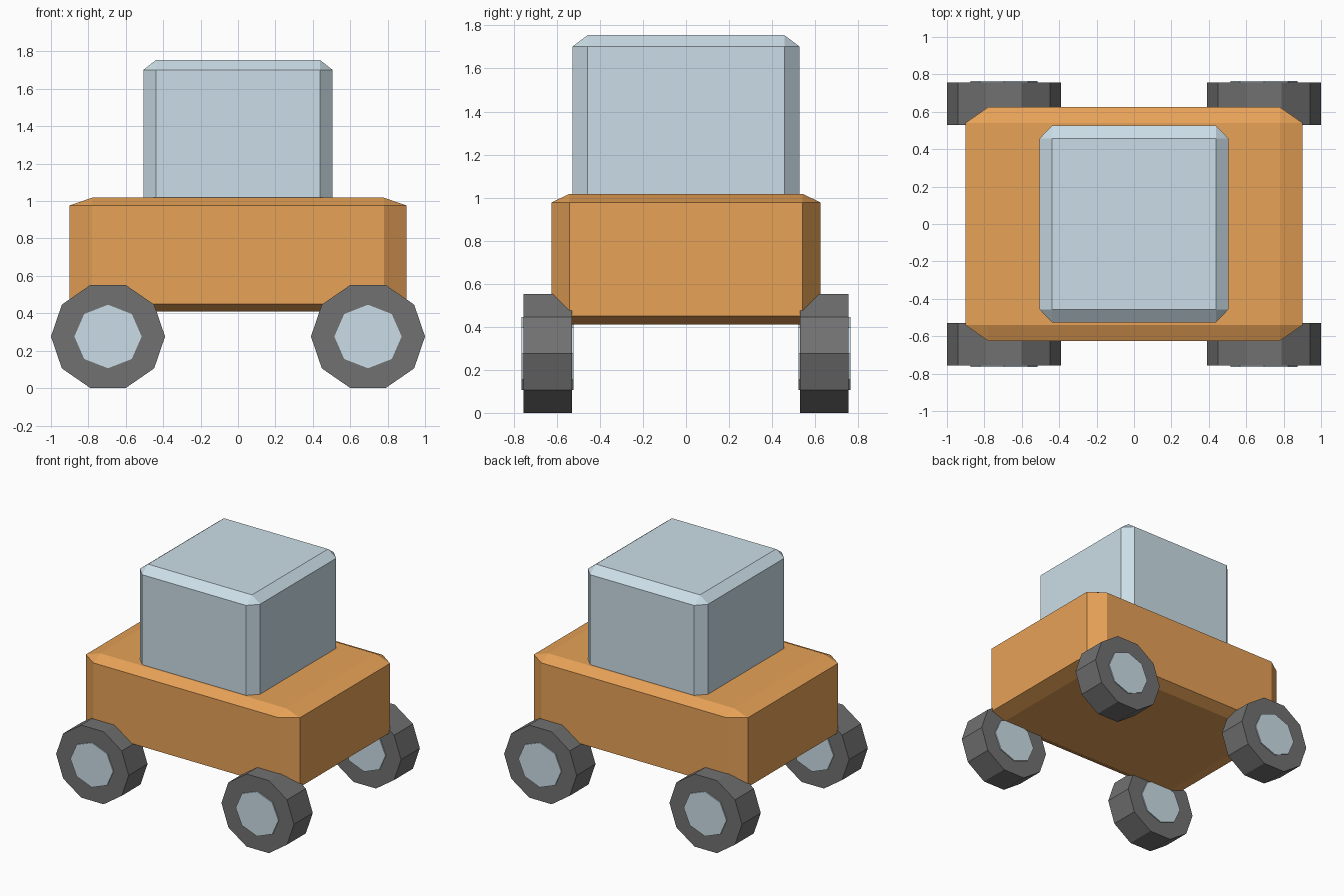
import bpy, bmesh
from math import pi
from mathutils import Matrix, Vector

if "Cube" in bpy.data.objects:
    bpy.data.objects.remove(bpy.data.objects["Cube"])


def material(name, r, g, b):
    m = bpy.data.materials.new(name)
    m.use_nodes = True
    m.diffuse_color = (r, g, b, 1)
    m.node_tree.nodes["Principled BSDF"].inputs["Base Color"].default_value = (r, g, b, 1)
    return m


orange = material("orange paint", 0.8, 0.36, 0.095)
pale_blue = material("pale blue", 0.6, 0.73, 0.8)
rubber = material("dark grey rubber", 0.165, 0.165, 0.165)


def add_object(name, bm, mat):
    bmesh.ops.recalc_face_normals(bm, faces=bm.faces)
    mesh = bpy.data.meshes.new(name)
    bm.to_mesh(mesh)
    bm.free()
    mesh.materials.append(mat)
    obj = bpy.data.objects.new(name, mesh)
    bpy.context.collection.objects.link(obj)
    return obj


def chamfered_box(name, size, bottom, mat):
    # Chamfer a unit cube first, so the chamfer stretches with the box
    bm = bmesh.new()
    bmesh.ops.create_cube(bm, size=1)
    bmesh.ops.bevel(bm, geom=bm.edges[:], offset=0.067, segments=1, affect="EDGES")
    bmesh.ops.scale(bm, vec=Vector(size), verts=bm.verts)
    bmesh.ops.translate(bm, vec=(0, 0, bottom + size[2] / 2), verts=bm.verts)
    return add_object(name, bm, mat)


def disc(name, sides, rx, rz, depth, centre, mat):
    # Prism along y with corners on the x axis
    bm = bmesh.new()
    bmesh.ops.create_cone(bm, cap_ends=True, segments=sides, radius1=1, radius2=1, depth=depth)
    turn = Matrix.Rotation(pi / 2, 4, "X") @ Matrix.Rotation(pi / 2, 4, "Z")
    bmesh.ops.transform(bm, matrix=turn, verts=bm.verts)
    bmesh.ops.scale(bm, vec=Vector((rx, 1, rz)), verts=bm.verts)
    bmesh.ops.translate(bm, vec=centre, verts=bm.verts)
    return add_object(name, bm, mat)


# Body and cabin
chamfered_box("body", (1.8, 1.25, 0.608), 0.41, orange)
chamfered_box("cabin", (1.01, 1.055, 0.79), 0.965, pale_blue)

# Four wheels, each with a hub running right through the tyre
for end, y in (("front", -0.643), ("back", 0.643)):
    for side, x in (("right", -0.695), ("left", 0.695)):
        centre = (x, y, 0.276)
        disc(f"{end}_{side}_tyre", 10, 0.305, 0.29, 0.226, centre, rubber)
        disc(f"{end}_{side}_hub", 8, 0.18, 0.17, 0.242, centre, pale_blue)
